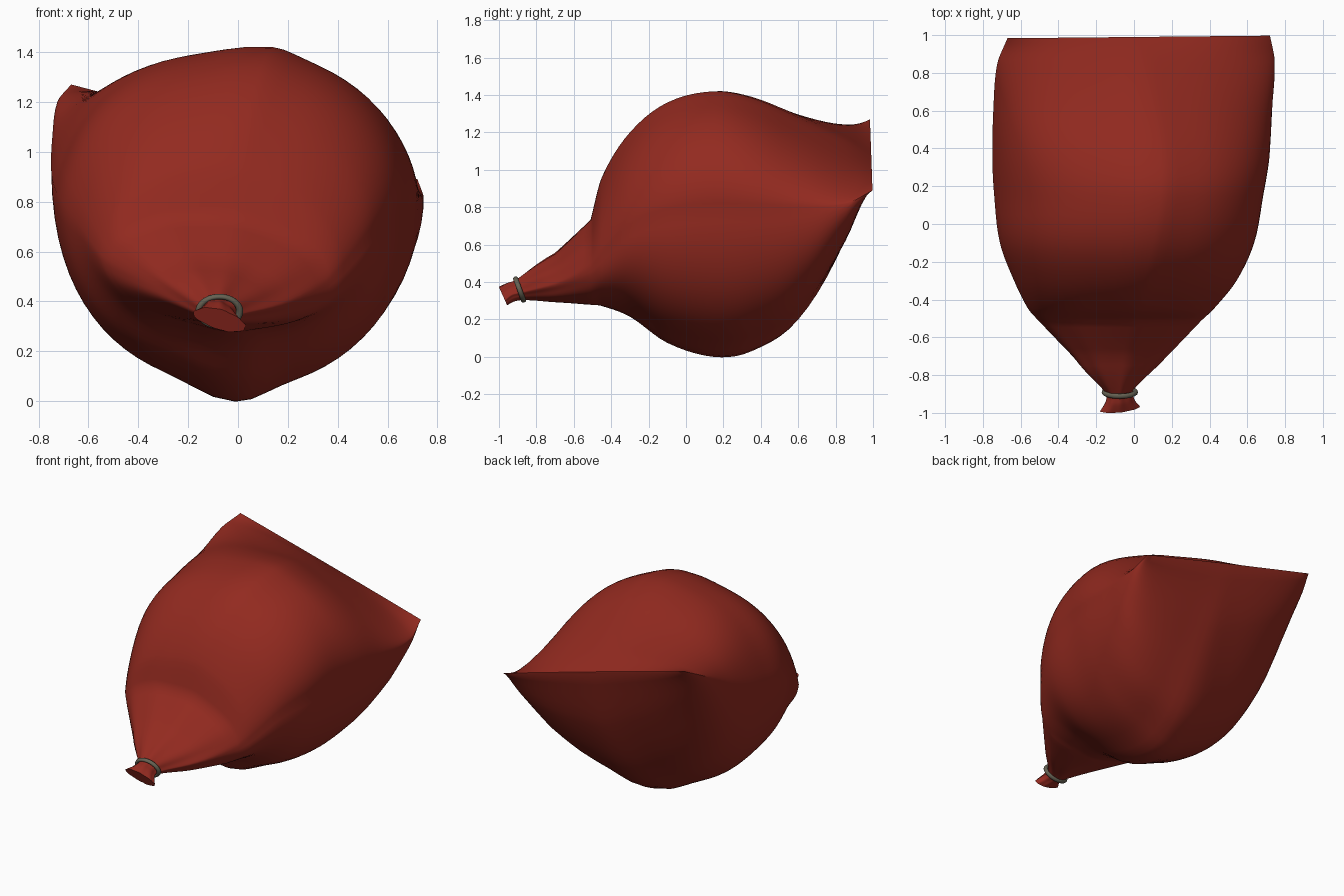
import bpy, bmesh, math
from mathutils import Vector

if "Cube" in bpy.data.objects:
    bpy.data.objects.remove(bpy.data.objects["Cube"])


def material(name, rgb):
    m = bpy.data.materials.new(name)
    m.diffuse_color = (*rgb, 1)
    m.use_nodes = True
    m.node_tree.nodes["Principled BSDF"].inputs["Base Color"].default_value = m.diffuse_color
    return m


RED = material("dark red leather", (0.29, 0.023, 0.014))
METAL = material("grey olive cord", (0.13, 0.12, 0.085))

# Cross-sections: y, left x z, right x z, top x z, bottom x z, squareness
SECTIONS = [
    (-0.985, -.180, .345, .030, .305, -.08, .370, -.05, .280, 1.0),
    (-0.93, -.150, .355, .000, .335, -.08, .395, -.07, .300, 1.0),
    (-0.87, -.155, .360, .000, .345, -.08, .415, -.08, .305, 1.0),
    (-0.70, -.33, .46, .17, .39, -.06, .55, -.07, .297, .9),
    (-0.51, -.51, .56, .355, .47, -.02, .73, -.05, .28, .78),
    (-0.45, -.56, .60, .42, .53, .00, .96, -.03, .272, .78),
    (-0.30, -.635, .71, .54, .68, .05, 1.20, .00, .215, .75),
    (-0.10, -.71, .81, .63, .76, .10, 1.36, .00, .075, .75),
    (0.15, -.74, .87, .675, .79, .14, 1.42, -.01, .00, .76),
    (0.35, -.75, .94, .71, .79, .14, 1.385, -.01, .03, .78),
    (0.60, -.745, 1.06, .73, .80, .10, 1.28, .02, .20, .9),
    (0.85, -.725, 1.20, .745, .82, .05, 1.165, .05, .63, 1.1),
    (0.99, -.67, 1.27, .72, .89, .02, 1.085, .02, 1.07, 1.2),
]
SEG = 72   # points around
STEPS = 5  # rings between sections
FOLD = 4   # section with a sharp crease where the neck begins


def slope(i, k, ahead):
    lo, hi = max(i - 1, 0), min(i + 1, len(SECTIONS) - 1)
    if i == FOLD:
        lo, hi = (i, hi) if ahead else (lo, i)
    a, b = SECTIONS[lo], SECTIONS[hi]
    return (b[k] - a[k]) / (b[0] - a[0])


def blend(i, u):
    """Hermite blend between section i and i + 1."""
    a, b = SECTIONS[i], SECTIONS[i + 1]
    h = b[0] - a[0]
    out = [a[0] + h * u]
    for k in range(1, 10):
        out.append((2*u**3 - 3*u**2 + 1) * a[k] + (u**3 - 2*u**2 + u) * h * slope(i, k, True)
                   + (3*u**2 - 2*u**3) * b[k] + (u**3 - u**2) * h * slope(i + 1, k, False))
    return out


def ring_points(s):
    y, xl, zl, xr, zr, xt, zt, xb, zb, e = s
    left, right = Vector((xl, zl)), Vector((xr, zr))
    top, bottom = Vector((xt, zt)), Vector((xb, zb))
    mid = (left + right) / 2
    gather = max(0, min(1, (-0.45 - y) / 0.3))
    body = 1 - gather
    shoulder = math.exp(-((y + 0.22) / 0.18) ** 2)
    pts = []
    for j in range(SEG):
        t = 2 * math.pi * j / SEG
        c, n = math.cos(t), math.sin(t)
        upper = n >= 0
        # squarer on the left, leaner on the upper right
        if upper:
            power = e if c < 0 else e + 0.40
        else:
            power = max(0.86 - 0.06 * shoulder if c < 0 else 0.98, e) + 0.15 * gather
        side = right if c >= 0 else left
        cap = top if upper else bottom
        # soft ridge along the top and bottom
        d = abs(t - (math.pi / 2 if upper else 1.5 * math.pi))
        ridge = 1 - (0.045 if upper else 0.075) * body * (1 - math.exp(-(d / 0.2) ** 2))
        p = (side - mid) * abs(c) ** min(power, 1.15) + (cap - mid) * abs(n) ** power * ridge
        p = mid + p * (1 + 0.025 * gather * math.cos(9 * t))
        # mouth and neck ends lean slightly
        lean = max(0, min(1, (-0.7 - y) / 0.17))
        yy = y - 0.45 * lean * (p.y - 0.340) + 0.01 * p.x * max(0, y)
        pts.append((p.x, yy, p.y))
    return pts


# Sack: one skin lofted from the tied neck to the flat rear seam
bm = bmesh.new()
rings = []
for i in range(len(SECTIONS) - 1):
    for q in range(STEPS):
        rings.append(ring_points(blend(i, q / STEPS)))
rings.append(ring_points(SECTIONS[-1]))
rings = [[bm.verts.new(p) for p in r] for r in rings]
for a, b in zip(rings, rings[1:]):
    for j in range(SEG):
        k = (j + 1) % SEG
        bm.faces.new((a[j], a[k], b[k], b[j]))
bm.faces.new(rings[0][::-1])
bm.faces.new(rings[-1])
bmesh.ops.recalc_face_normals(bm, faces=bm.faces[:])
mesh = bpy.data.meshes.new("sack")
bm.to_mesh(mesh)
bm.free()
sack = bpy.data.objects.new("sack", mesh)
bpy.context.collection.objects.link(sack)
mesh.materials.append(RED)

# Neck tie: oval cord around the gathered neck
bpy.ops.mesh.primitive_torus_add(major_radius=0.082, minor_radius=0.014,
                                 major_segments=40, minor_segments=10,
                                 location=(-0.075, -0.89, 0.36),
                                 rotation=(math.radians(110), 0, 0))
tie = bpy.context.object
tie.name = "neck_tie"
tie.scale = (1, 0.77, 1)
tie.data.materials.append(METAL)

for ob in (sack, tie):
    bpy.ops.object.select_all(action='DESELECT')
    ob.select_set(True)
    bpy.context.view_layer.objects.active = ob
    bpy.ops.object.shade_smooth_by_angle(angle=math.radians(40))
